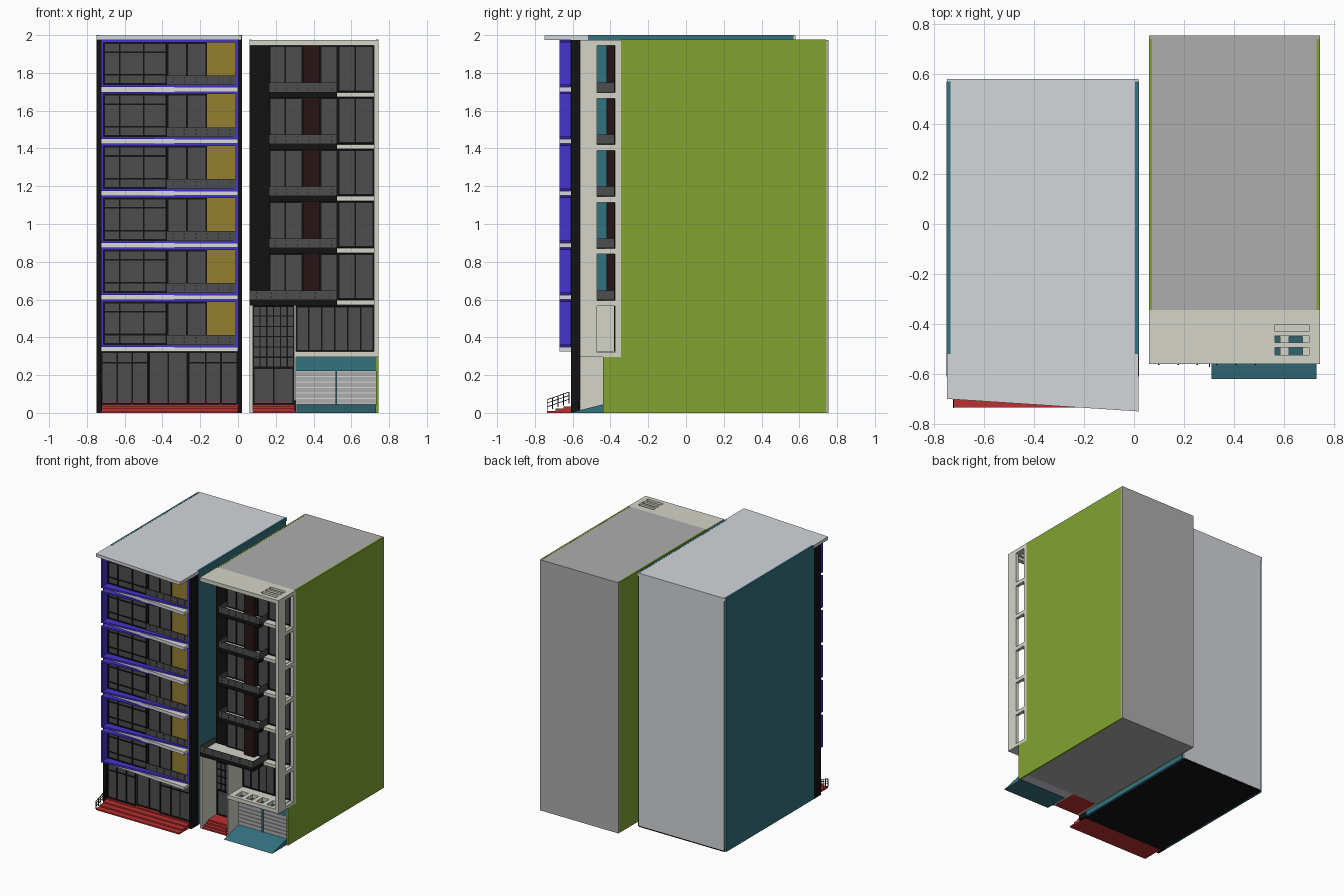
import bpy, bmesh
from mathutils import Vector

if "Cube" in bpy.data.objects:
    bpy.data.objects.remove(bpy.data.objects["Cube"])

COL = dict(black=(.006, .006, .007), glass=(.075, .075, .075), blue=(.06, .035, .6), white=(.68, .68, .72),
           teal=(.035, .17, .22), yellow=(.3, .21, .03), red=(.5, .03, .03), green=(.22, .37, .03),
           beige=(.66, .66, .58), grey=(.42, .42, .42), pale=(.66, .67, .7), brown=(.02, .007, .007))
MATS = {}
for key, c in COL.items():
    MATS[key] = bpy.data.materials.new(key)
    MATS[key].diffuse_color = (*c, 1)


def finish(name, bm, col):
    bmesh.ops.recalc_face_normals(bm, faces=bm.faces)
    me = bpy.data.meshes.new(name)
    bm.to_mesh(me)
    bm.free()
    me.materials.append(MATS[col])
    ob = bpy.data.objects.new(name, me)
    bpy.context.collection.objects.link(ob)
    return ob


def boxes(name, col, *items):
    """One object from boxes given as (x0, x1, y0, y1, z0, z1)."""
    bm = bmesh.new()
    for x0, x1, y0, y1, z0, z1 in items:
        vs = bmesh.ops.create_cube(bm, size=1)['verts']
        for v in vs:
            v.co = ((x0 + x1) / 2 + v.co.x * (x1 - x0), (y0 + y1) / 2 + v.co.y * (y1 - y0),
                    (z0 + z1) / 2 + v.co.z * (z1 - z0))
    return finish(name, bm, col)


def prism(name, col, pts, a, b, axis='z'):
    """Extrude a profile: (x, y) points along z, or (y, z) points along x."""
    bm = bmesh.new()
    f = bm.faces.new([bm.verts.new((p[0], p[1], a) if axis == 'z' else (a, *p)) for p in pts])
    ext = bmesh.ops.extrude_face_region(bm, geom=[f])['geom']
    d = Vector((0, 0, b - a)) if axis == 'z' else Vector((b - a, 0, 0))
    bmesh.ops.translate(bm, vec=d, verts=[g for g in ext if isinstance(g, bmesh.types.BMVert)])
    return finish(name, bm, col)


def window(name, x0, x1, z0, z1, y, xs=(), zs=(), t=.004, col='glass'):
    """Pane with its front at y, plus border and bars."""
    boxes(name + '_pane', col, (x0, x1, y, y + .01, z0, z1))
    bars = [(x - t, x + t, y - .006, y, z0, z1) for x in (x0 + t, *xs, x1 - t)]
    bars += [(x0, x1, y - .005, y, z - t, z + t) for z in (z0 + t, *zs, z1 - t)]
    boxes(name + '_frame', 'black', *bars)


def studs(name, x0, x1, y, z, n=6):
    step = (x1 - x0) / n
    boxes(name, 'black', *[(x0 + step * (i + .5) - .003, x0 + step * (i + .5) + .003, y - .004, y, h, h + .005)
                           for i in range(n) for h in (z + .012, z + .032)])


def handrail(name, x, y0, y1, z0, z1):
    """Sloping stair rail with posts."""
    n, w = 5, .002
    posts = []
    for i in range(n):
        y, z = y0 + (y1 - y0) * i / (n - 1), z0 + (z1 - z0) * i / (n - 1)
        posts.append((x - w, x + w, y - w, y + w, z, z + .06))
    boxes(name + '_posts', 'black', *posts)
    for k, h in enumerate((.02, .04, .058)):
        prism(f'{name}_bar_{k}', 'black', [(y0, z0 + h), (y1, z1 + h), (y1, z1 + h + .004), (y0, z0 + h + .004)],
              x - w, x + w, 'x')


def steps(name, x0, x1, y0, y1, h, n=4):
    pts = [(y1, 0), (y0, 0)]
    for i in range(n):
        y = y0 + (y1 - y0) * i / n
        pts += [(y, h * (i + 1) / n), (y0 + (y1 - y0) * (i + 1) / n, h * (i + 1) / n)]
    prism(name, 'red', pts, x0, x1, 'x')


P = .275  # storey height

# ---- Left building: shell ----
boxes('left_body', 'pale', (-.736, .006, -.53, .58, .01, 1.975))
boxes('left_base', 'black', (-.736, .006, -.56, .578, 0, .045))
boxes('left_side_walls', 'teal', (-.75, -.735, -.52, .57, 0, 2), (.005, .02, -.52, .57, 0, 2))
prism('left_roof', 'pale', [(-.749, .58), (-.749, -.70), (.019, -.75), (.019, .58)], 1.975, 1.999)
boxes('left_front_columns', 'black', (-.75, -.725, -.61, -.52, 0, 1.975), (0, .02, -.61, -.52, 0, 1.975))
boxes('left_back_panel', 'black', (-.725, 0, -.565, -.53, .045, 1.975))

# ---- Left building: repeated storeys ----
for i in range(6):
    z0, z1 = .35 + P * i, .60 + P * i
    n = f'left_floor_{i + 1}'
    prism(n + '_slab', 'white', [(-.725, -.535), (-.725, -.62), (0, -.67), (0, -.535)], z0 - .025, z0 - .001)
    # wedge frame, deep on the left and shallow on the right
    wedge = [(-.725, -.575), (-.725, -.67), (0, -.612), (0, -.575)]
    prism(n + '_frame_bottom', 'blue', wedge, z0, z0 + .013)
    prism(n + '_frame_top', 'blue', wedge, z1 - .013, z1)
    boxes(n + '_frame_sides', 'blue', (-.725, -.712, -.669, -.575, z0, z1), (-.012, 0, -.612, -.575, z0, z1))
    a, b = z0 + .013, z1 - .013
    window(n + '_window', -.712, -.375, a, b, -.6, (-.625, -.5), (z0 + .065, z0 + .185))
    window(n + '_door', -.375, -.165, a, b, -.585, (-.27,))
    boxes(n + '_accent_panel', 'yellow', (-.165, -.012, -.588, -.57, a, b))
    boxes(n + '_railing', 'glass', (-.375, -.012, -.606, -.601, a, z0 + .062))
    studs(n + '_railing_studs', -.375, -.012, -.606, a)

# ---- Left building: ground floor ----
window('left_shop_window', -.725, -.475, .045, .325, -.59, (-.64, -.56), (.265,))
window('left_shop_door', -.475, -.265, .045, .325, -.575, (-.37,))
window('left_shop_window_right', -.265, 0, .045, .325, -.59, (-.17, -.09), (.265,))
steps('left_steps', -.725, 0, -.735, -.56, .045)
handrail('left_handrail', -.722, -.735, -.62, 0.01, .05)

# ---- Right building: shell ----
boxes('right_body', 'grey', (.07, .735, -.345, .755, 0, 1.975), (.06, .745, .74, .755, 0, 1.975))
side = [(.74, 0), (-.44, 0), (-.44, .295), (-.345, .295), (-.345, 1.976), (.74, 1.976)]
prism('right_side_wall', 'green', side, .731, .745, 'x')
prism('left_facing_side_wall', 'green', [(.74, 0), (-.345, 0), (-.345, 1.976), (.74, 1.976)], .06, .072, 'x')
boxes('right_front_backing', 'black', (.06, .72, -.362, -.345, .045, 1.945))

# Roof overhang with three slots
ys = [-.56, -.525, -.495, -.475, -.447, -.43, -.402, -.345]
boxes('roof_overhang', 'beige', (.06, .565, -.56, -.345, 1.945, 1.975), (.7, .745, -.56, -.345, 1.945, 1.975),
      *[(.565, .7, ys[k], ys[k + 1], 1.945, 1.975) for k in (0, 2, 4, 6)])

# Side screen with an opening per storey
rails = [(.72, .745, -.47, -.375, .295, .32)]
rails += [(.72, .745, -.47, -.375, .565 + P * i, .595 + P * i) for i in range(5)]
boxes('side_screen', 'beige', (.72, .745, -.56, -.47, .295, 1.946), (.72, .745, -.375, -.345, .295, 1.946), *rails)

# ---- Right building: repeated storeys ----
for i in range(5):
    z0 = .60 + P * i
    z1 = z0 + .245
    n = f'right_floor_{i + 1}'
    window(n + '_window', .165, .345, z0, z1, -.375, (.25,))
    boxes(n + '_brown_panel', 'brown', (.345, .435, -.42, -.36, z0, z1))
    window(n + '_narrow_window', .435, .53, z0, z1, -.375)
    window(n + '_right_window', .53, .72, z0, z1, -.375, (.62,))
    boxes(n + '_beam', 'beige', (.525, .72, -.43, -.36, z0 - .028, z0 - .003))
    # balcony, the lowest one wider and deeper
    x0, y0 = (.06, -.56) if i == 0 else (.165, -.48)
    boxes(n + '_balcony_slab', 'black', (x0, .525, y0, -.36, z0 - .032, z0))
    boxes(n + '_balcony_floor', 'beige', (x0 + .006, .519, y0 + .006, -.375, z0, z0 + .003))
    rail = [(x0, .525, y0, y0 + .005, z0, z0 + .048), (.52, .525, y0, -.375, z0, z0 + .048),
            (x0, x0 + .005, y0, -.375, z0, z0 + .048)]
    boxes(n + '_balcony_railing', 'glass', *rail)
    studs(n + '_railing_studs', x0, .525, y0, z0)

# ---- Right building: entrance ----
boxes('entrance_walls', 'beige', (.06, .08, -.56, -.345, 0, .568), (.297, .307, -.56, -.345, 0, .568))
window('entrance_grid_window', .08, .297, .24, .567, -.375, [.08 + .0362 * k for k in range(1, 6)],
       [.24 + .0545 * k for k in range(1, 6)], .003)
window('entrance_door', .08, .297, .045, .24, -.375, (.19,))
boxes('entrance_landing', 'red', (.08, .297, -.47, -.345, 0, .045))
steps('entrance_steps', .08, .297, -.56, -.46, .045)
handrail('entrance_handrail', .302, -.57, -.45, .0, .045)

# ---- Right building: garage, canopy and first-floor glazing ----
window('first_floor_window', .307, .72, .325, .567, -.375, [.307 + .0688 * k for k in range(1, 6)])
slots = [.307, .35, .405, .44, .495, .53, .585, .62, .675, .72]
boxes('garage_canopy', 'beige', (.307, .72, -.56, -.53, .295, .325), (.307, .72, -.45, -.345, .295, .325),
      *[(slots[k], slots[k + 1], -.53, -.45, .295, .325) for k in range(0, 10, 2)])
boxes('garage_header', 'teal', (.307, .731, -.437, -.345, .222, .295))
boxes('garage_post', 'teal', (.515, .525, -.44, -.40, .045, .295))
boxes('garage_shutter', 'white', (.307, .731, -.425, -.345, 0, .222))
boxes('garage_shutter_slats', 'grey', *[(.307, .731, -.431, -.425, .05 + .029 * k, .073 + .029 * k) for k in range(6)])
prism('garage_ramp', 'teal', [(-.62, 0), (-.43, 0), (-.43, .045), (-.44, .045)], .31, .731, 'x')

for m in bpy.data.materials:
    if m.users and not m.is_grease_pencil:
        m.use_nodes = True
        m.node_tree.nodes["Principled BSDF"].inputs["Base Color"].default_value = m.diffuse_color
